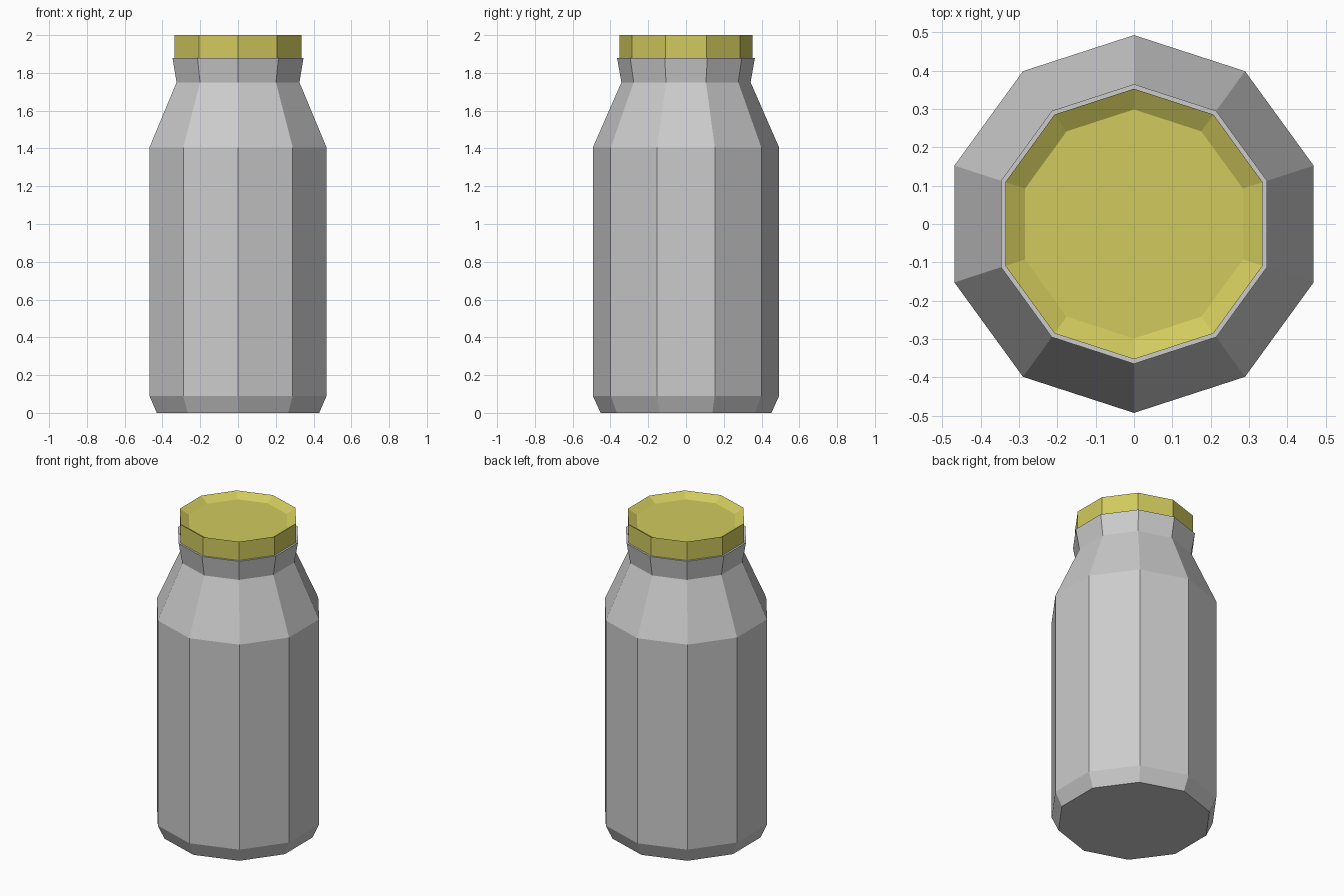
import bpy, bmesh
from math import cos, sin, pi

if "Cube" in bpy.data.objects:
    bpy.data.objects.remove(bpy.data.objects["Cube"])

SIDES = 10


def lathe(name, profile):
    """Turn a (radius, z) profile into a closed ten-sided solid."""
    bm = bmesh.new()
    rings = []
    for r, z in profile:
        angles = [pi / 2 + 2 * pi * i / SIDES for i in range(SIDES)]
        rings.append([bm.verts.new((r * cos(a), r * sin(a), z)) for a in angles])
    for low, high in zip(rings, rings[1:]):
        for i in range(SIDES):
            j = (i + 1) % SIDES
            bm.faces.new((low[i], low[j], high[j], high[i]))
    bm.faces.new(rings[0][::-1])
    bm.faces.new(rings[-1])
    mesh = bpy.data.meshes.new(name)
    bm.to_mesh(mesh)
    bm.free()
    obj = bpy.data.objects.new(name, mesh)
    bpy.context.collection.objects.link(obj)
    return obj


# Bottle body: bevelled base, straight wall, shoulder, flared neck
lathe("bottle_body", [(0.452, 0), (0.493, 0.09), (0.493, 1.405),
                      (0.342, 1.75), (0.365, 1.88)])

# Lid with a shallow dished top
lid = lathe("lid", [(0.353, 1.88), (0.353, 2.0), (0.299, 1.968)])
yellow = bpy.data.materials.new("lid_yellow")
yellow.diffuse_color = (0.64, 0.59, 0.11, 1)
yellow.use_nodes = True
yellow.node_tree.nodes["Principled BSDF"].inputs["Base Color"].default_value = yellow.diffuse_color
lid.data.materials.append(yellow)
